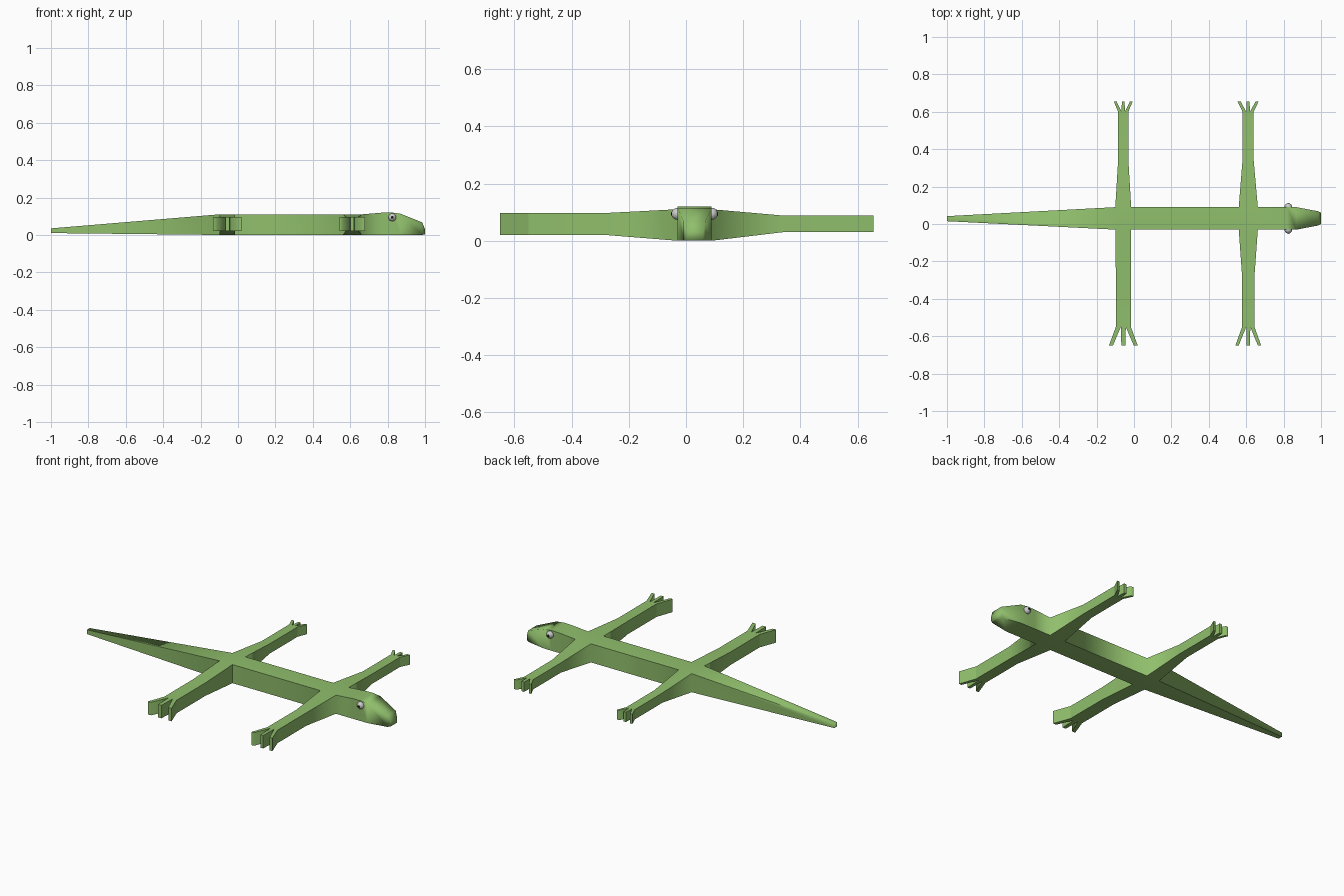
import bpy, bmesh, math

if "Cube" in bpy.data.objects:
    bpy.data.objects.remove(bpy.data.objects["Cube"])

def material(name, color):
    m = bpy.data.materials.new(name)
    m.diffuse_color = color
    m.use_nodes = True
    m.node_tree.nodes["Principled BSDF"].inputs["Base Color"].default_value = m.diffuse_color
    return m

green = material("skin_green", (0.28, 0.52, 0.15, 1))
black = material("pupil_black", (0.01, 0.01, 0.01, 1))

def loft(bm, sections, axis, skip=(), cap_start=True, cap_end=True):
    """Rectangular sections (along, low, high, bottom, top) along x or y."""
    rings = []
    for a, lo, hi, b, t in sections:
        pts = [(lo, b), (hi, b), (hi, t), (lo, t)]
        rings.append([bm.verts.new((a, p, z) if axis == "x" else (p, a, z)) for p, z in pts])
    for i, (r, s) in enumerate(zip(rings, rings[1:])):
        for k in range(4):
            if not (i in skip and k in (1, 3)):
                bm.faces.new((r[k], r[(k + 1) % 4], s[(k + 1) % 4], s[k]))
    if cap_start:
        bm.faces.new(rings[0])
    if cap_end:
        bm.faces.new(rings[-1])

bm = bmesh.new()

# Tail, trunk and head; side openings are left for the legs
loft(bm, [(-1.0, 0.015, 0.042, 0.01, 0.035),
          (-0.10, -0.03, 0.09, 0, 0.11),
          (-0.015, -0.03, 0.09, 0, 0.11),
          (0.56, -0.03, 0.09, 0, 0.11),
          (0.662, -0.03, 0.09, 0, 0.11),
          (0.77, -0.03, 0.09, 0, 0.119),
          (0.82, -0.03, 0.09, 0, 0.12),
          (0.868, -0.03, 0.09, 0, 0.114),
          (0.985, -0.008, 0.068, 0, 0.067),
          (1.0, 0.0, 0.06, 0.004, 0.03)], "x", skip=(1, 3))

# Legs: root x range, foot x range, side root y, knee y, ankle y, toe y, toe spread, z range
legs = [((-0.10, -0.015), (-0.085, -0.03), 0.09, 0.34, 0.60, 0.655, 0.05, (0.03, 0.088)),
        ((-0.10, -0.015), (-0.097, -0.017), -0.03, -0.28, -0.55, -0.65, 0.077, (0.02, 0.097)),
        ((0.56, 0.662), (0.58, 0.64), 0.09, 0.34, 0.60, 0.655, 0.056, (0.03, 0.088)),
        ((0.56, 0.662), (0.578, 0.644), -0.03, -0.28, -0.55, -0.65, 0.069, (0.02, 0.097))]
for root, foot, y0, y1, y2, y3, spread, (b, t) in legs:
    loft(bm, [(y0, *root, 0, 0.11), (y1, *foot, b, t), (y2, *foot, b, t)],
         "y", cap_start=False)
bmesh.ops.remove_doubles(bm, verts=bm.verts, dist=0.0001)

# Three flat splayed toes on each foot
for root, foot, y0, y1, y2, y3, spread, (b, t) in legs:
    mid, width = sum(foot) / 2, (foot[1] - foot[0]) / 3
    for k in (-1, 0, 1):
        c, e = mid + k * width, mid + k * (spread - width * 0.4)
        loft(bm, [(y2, c - width / 2, c + width / 2, b, t),
                  (y3, e - width * 0.4, e + width * 0.4, b, t)], "y", cap_start=False)

bmesh.ops.recalc_face_normals(bm, faces=bm.faces)
mesh = bpy.data.meshes.new("lizard_body")
bm.to_mesh(mesh)
bm.free()
body = bpy.data.objects.new("lizard_body", mesh)
bpy.context.collection.objects.link(body)
mesh.materials.append(green)
bpy.context.view_layer.objects.active = body
body.select_set(True)
bpy.ops.object.shade_smooth_by_angle(angle=math.radians(87))

# Grey eyes with dark pupils on the head sides
for side, y, name in ((-1, -0.03, "right"), (1, 0.09, "left")):
    for part, r, off in (("eye", 0.021, 0), ("pupil", 0.011, 0.0115)):
        bpy.ops.mesh.primitive_uv_sphere_add(segments=16, ring_count=10, radius=r,
                                             location=(0.825, y + side * off, 0.094))
        ob = bpy.context.object
        ob.name = f"{name}_{part}"
        bpy.ops.object.shade_smooth()
        if part == "pupil":
            ob.data.materials.append(black)
